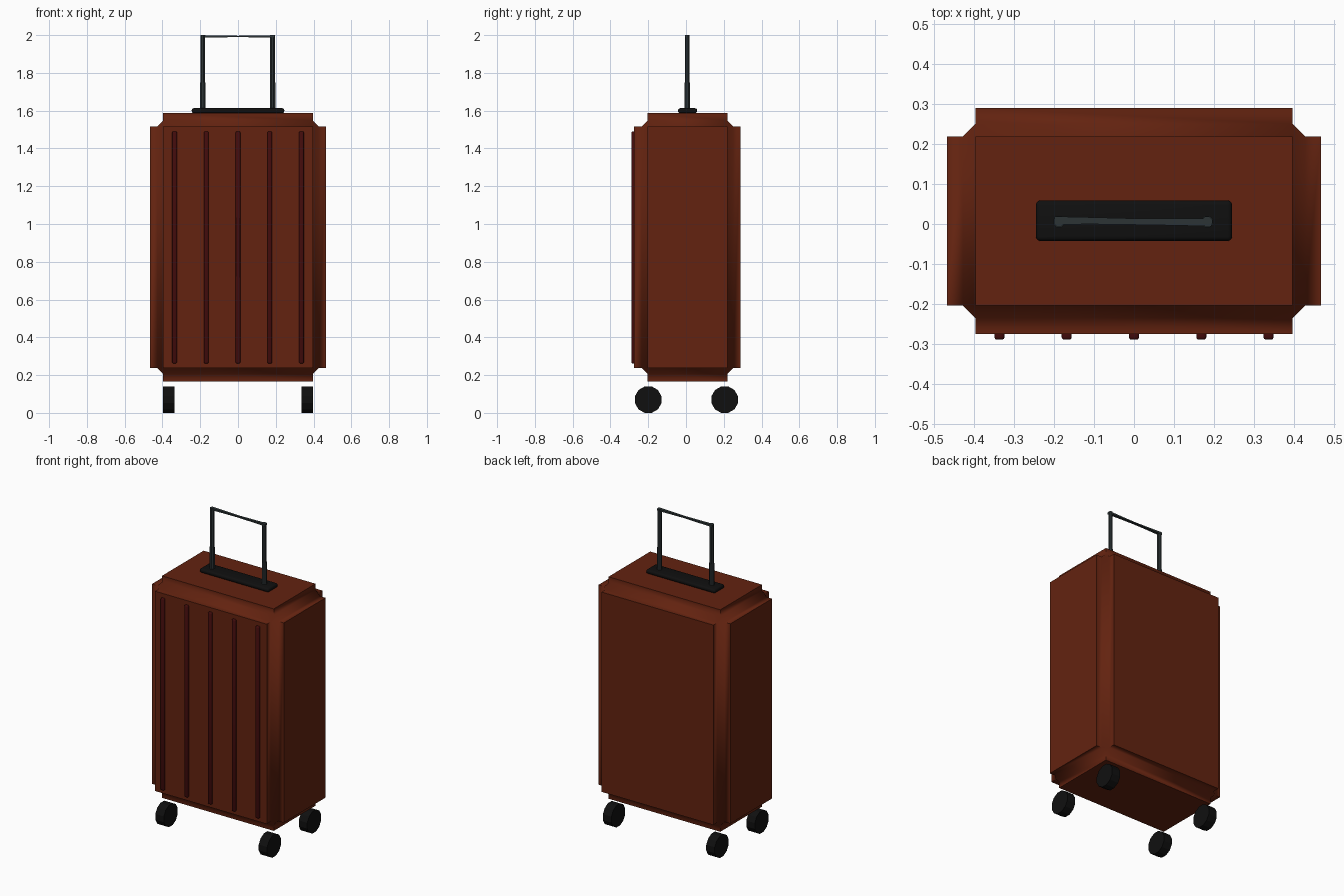
import bpy, bmesh, math
from mathutils import Vector, Matrix

if "Cube" in bpy.data.objects:
    bpy.data.objects.remove(bpy.data.objects["Cube"])


def material(name, rgb):
    m = bpy.data.materials.new(name)
    m.diffuse_color = (*rgb, 1.0)
    m.use_nodes = True
    m.node_tree.nodes["Principled BSDF"].inputs["Base Color"].default_value = m.diffuse_color
    return m


SHELL = material("rust brown", (0.125, 0.0165, 0.005))
RIB = material("dark maroon", (0.055, 0.0035, 0.0035))
BLACK = material("rubber black", (0.005, 0.005, 0.005))
METAL = material("slate metal", (0.025, 0.034, 0.036))


def add_object(name, bm, mat, smooth=None):
    bmesh.ops.recalc_face_normals(bm, faces=bm.faces[:])
    me = bpy.data.meshes.new(name)
    bm.to_mesh(me)
    bm.free()
    me.materials.append(mat)
    ob = bpy.data.objects.new(name, me)
    bpy.context.collection.objects.link(ob)
    if smooth is not None:
        bpy.ops.object.select_all(action='DESELECT')
        ob.select_set(True)
        bpy.context.view_layer.objects.active = ob
        bpy.ops.object.shade_smooth_by_angle(angle=math.radians(smooth))
    return ob


def box(center, size, bevel=0.0, segments=1):
    bm = bmesh.new()
    bmesh.ops.create_cube(bm, size=1.0)
    bmesh.ops.scale(bm, vec=size, verts=bm.verts)
    bmesh.ops.translate(bm, vec=center, verts=bm.verts)
    if bevel:
        bmesh.ops.bevel(bm, geom=bm.edges[:], offset=bevel, segments=segments,
                        profile=0.5, affect='EDGES')
    return bm


def tube(sections, sides):
    """Loft rings given as (centre, axis u, axis v), capped at both ends."""
    bm = bmesh.new()
    rings = []
    for c, u, v in sections:
        ring = []
        for i in range(sides):
            a = math.tau * (i + 0.5) / sides
            ring.append(bm.verts.new(Vector(c) + Vector(u) * math.cos(a) + Vector(v) * math.sin(a)))
        rings.append(ring)
    for a, b in zip(rings, rings[1:]):
        for i in range(sides):
            j = (i + 1) % sides
            bm.faces.new((a[i], a[j], b[j], b[i]))
    bm.faces.new(rings[0])
    bm.faces.new(rings[-1])
    return bm


CY = 0.0075  # depth centre of the case

# Case shell: chamfered core with all six sides raised as panels
bm = box((0, CY, 0.877), (0.854, 0.484, 1.341), 0.031)
bm.normal_update()
sides = [f for f in bm.faces if max(abs(c) for c in f.normal) > 0.99]
raised = bmesh.ops.extrude_discrete_faces(bm, faces=sides)["faces"]
for f in raised:
    f.normal_update()
    bmesh.ops.translate(bm, vec=f.normal * 0.04, verts=f.verts[:])
add_object("case_shell", bm, SHELL, 60)

# Vertical ribs on the front panel
for i in range(5):
    x = (i - 2) * 0.168
    add_object(f"front_rib_{i + 1}",
               box((x, -0.277, 0.876), (0.025, 0.024, 1.228), 0.006, 2), RIB, 50)

# Handle base plate on top
add_object("handle_base", box((0, 0.0083, 1.6), (0.49, 0.101, 0.026), 0.011, 3), BLACK, 50)

# Telescopic handle: slim posts with wider lower sleeves, thin waisted grip
HY = 0.006
for side, x in (("left", -0.187), ("right", 0.183)):
    for part, z0, z1, r in (("sleeve", 1.6, 1.75, 0.0155), ("post", 1.74, 2.0, 0.0135)):
        rings = [((x, HY, z), (r, 0, 0), (0, r, 0)) for z in (z0, z1)]
        add_object(f"handle_{part}_{side}", tube(rings, 8), METAL)
grip = [((x, HY + dy, 1.993), (0, ry, 0), (0, 0, rz)) for x, dy, ry, rz in
        ((-0.198, 0.003, 0.014, 0.0095), (-0.1, 0.002, 0.012, 0.007), (0, 0, 0.011, 0.005),
         (0.1, -0.001, 0.012, 0.007), (0.194, -0.002, 0.014, 0.0095))]
add_object("handle_grip", tube(grip, 4), METAL)

# Four wheels, axles across the case
for sx, xn in ((-1, "left"), (1, "right")):
    for y, yn in ((-0.2, "front"), (0.205, "back")):
        bm = bmesh.new()
        bmesh.ops.create_cone(bm, cap_ends=True, segments=12, radius1=0.0725,
                              radius2=0.0725, depth=0.06)
        rot = Matrix.Rotation(math.pi / 2, 4, 'Y') @ Matrix.Rotation(math.pi / 12, 4, 'Z')
        bmesh.ops.transform(bm, verts=bm.verts,
                            matrix=Matrix.Translation((sx * 0.366, y, 0.07)) @ rot)
        add_object(f"wheel_{yn}_{xn}", bm, BLACK)
